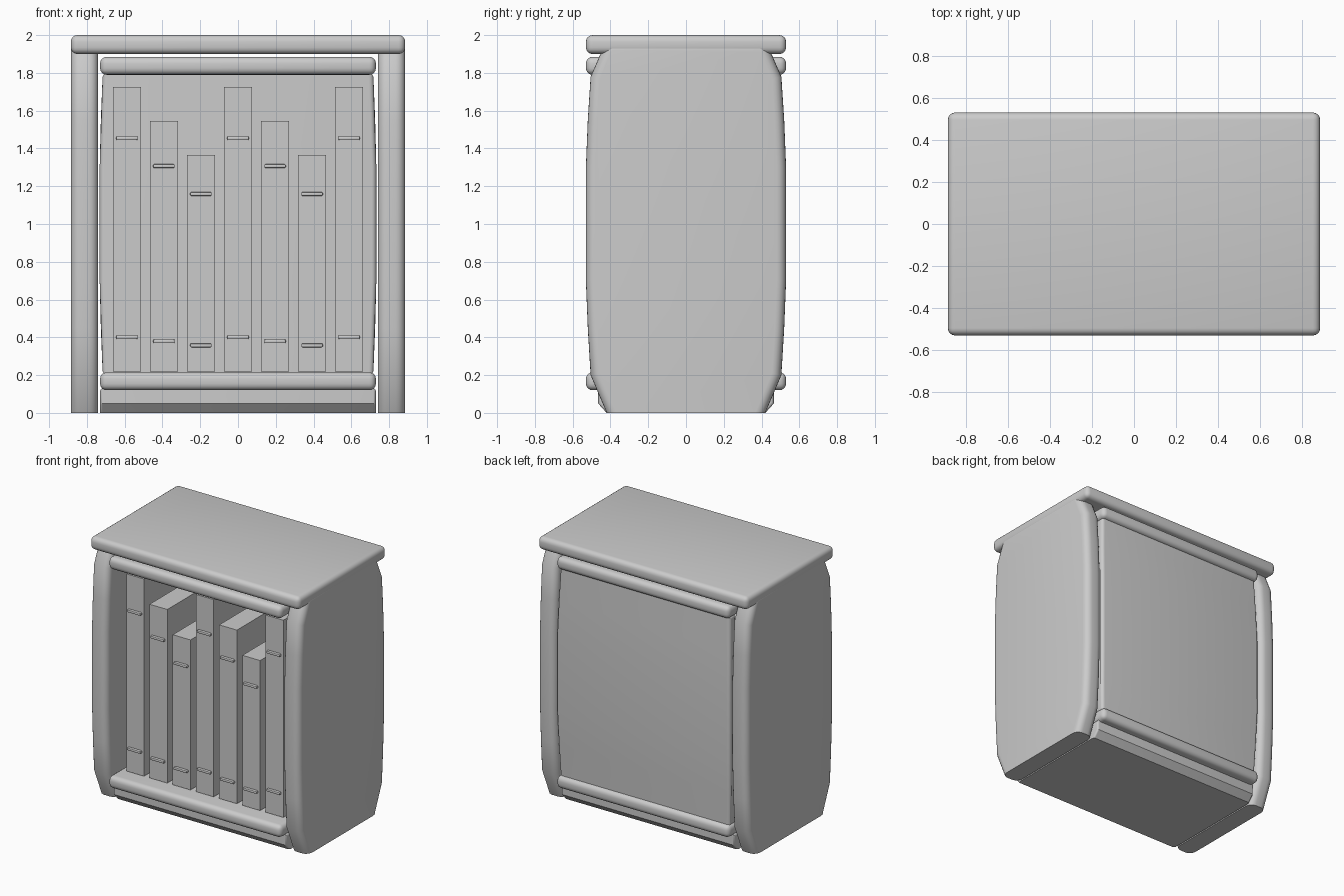
import bpy
import bmesh
from mathutils import Vector

old = bpy.data.objects.get("Cube")
if old:
    bpy.data.objects.remove(old, do_unlink=True)

GREY = (0.6, 0.6, 0.6, 1.0)
mat = bpy.data.materials.new("plain grey")
mat.use_nodes = True
mat.diffuse_color = GREY
mat.node_tree.nodes["Principled BSDF"].inputs["Base Color"].default_value = GREY


def finish(bm, name):
    """Turn a bmesh into a shaded object."""
    bmesh.ops.recalc_face_normals(bm, faces=bm.faces)
    mesh = bpy.data.meshes.new(name)
    bm.to_mesh(mesh)
    bm.free()
    mesh.materials.append(mat)
    ob = bpy.data.objects.new(name, mesh)
    bpy.context.collection.objects.link(ob)
    bpy.ops.object.select_all(action='DESELECT')
    ob.select_set(True)
    bpy.context.view_layer.objects.active = ob
    bpy.ops.object.shade_smooth_by_angle(angle=0.6)
    return ob


def box(name, lo, hi, round_off=0.0, segments=4):
    """Box between two corners, optionally with rounded edges."""
    lo, hi = Vector(lo), Vector(hi)
    bm = bmesh.new()
    bmesh.ops.create_cube(bm, size=1)
    bmesh.ops.scale(bm, vec=hi - lo, verts=bm.verts)
    bmesh.ops.translate(bm, vec=(lo + hi) / 2, verts=bm.verts)
    if round_off:
        bmesh.ops.bevel(bm, geom=bm.edges[:], offset=round_off, segments=segments,
                        profile=0.5, affect='EDGES', clamp_overlap=True)
    return finish(bm, name)


def prism(name, outline, x0, x1, round_off, pinch=0.0):
    """Extrude a (y, z) outline along x and round its rim, leaving the foot flat."""
    bm = bmesh.new()
    face = bm.faces.new([bm.verts.new((x0, y, z)) for y, z in outline])
    ext = bmesh.ops.extrude_face_region(bm, geom=[face])["geom"]
    moved = [v for v in ext if isinstance(v, bmesh.types.BMVert)]
    bmesh.ops.translate(bm, vec=(x1 - x0, 0, 0), verts=moved)
    for v in bm.verts:
        v.co.x *= 1 - pinch * (v.co.z - 1) ** 2
    rim = [e for e in bm.edges if abs(e.verts[0].co.x - e.verts[1].co.x) < 0.05
           and max(v.co.z for v in e.verts) > 0.001]
    bmesh.ops.bevel(bm, geom=rim, offset=round_off, segments=5,
                    profile=0.5, affect='EDGES', clamp_overlap=True)
    return finish(bm, name)


def mirrored(half):
    """Close a half outline, listed upwards, across y = 0."""
    return half + [(-y, z) for y, z in reversed(half)]


# Bulging side panels
side = mirrored([(0.42, 0), (0.505, 0.2), (0.52, 0.45), (0.53, 0.7), (0.53, 1.3),
                 (0.52, 1.55), (0.505, 1.78), (0.44, 1.93), (0.42, 1.97)])
prism("left_side_panel", side, 0.74, 0.885, 0.05)
prism("right_side_panel", side, -0.885, -0.74, 0.05)

# Horizontal boards with rounded edges
box("top_board", (-0.885, -0.53, 1.9), (0.885, 0.53, 2.0), 0.035)
for name, z in (("upper_shelf", 1.79), ("lower_shelf", 0.12)):
    box(name, (-0.73, -0.53, z), (0.73, 0.53, z + 0.095), 0.035)

# Plinth under the lower shelf
prism("plinth", mirrored([(0.42, 0), (0.465, 0.05), (0.465, 0.13)]), -0.73, 0.73, 0.015)

# Gently bowed back panel
back = [(0.42, 0.2), (0.5, 0.2), (0.51, 0.45), (0.52, 0.7), (0.52, 1.3),
        (0.51, 1.55), (0.5, 1.8), (0.42, 1.8), (0.42, 1.3), (0.42, 0.7)]
prism("back_panel", back, -0.735, 0.735, 0.025, pinch=0.04)

# Row of books, each with two raised spine bands
for i in range(7):
    x = (i - 3) * 0.196
    height = 1.505 - 0.18 * (i % 3)
    base = 0.22
    box(f"book_{i + 1}", (x - 0.075, -0.4, base), (x + 0.075, 0.41, base + height))
    for part, share in (("lower", 0.12), ("upper", 0.82)):
        z = base + height * share
        box(f"book_{i + 1}_{part}_band", (x - 0.057, -0.42, z - 0.01),
            (x + 0.057, -0.39, z + 0.01), 0.006, 2)
